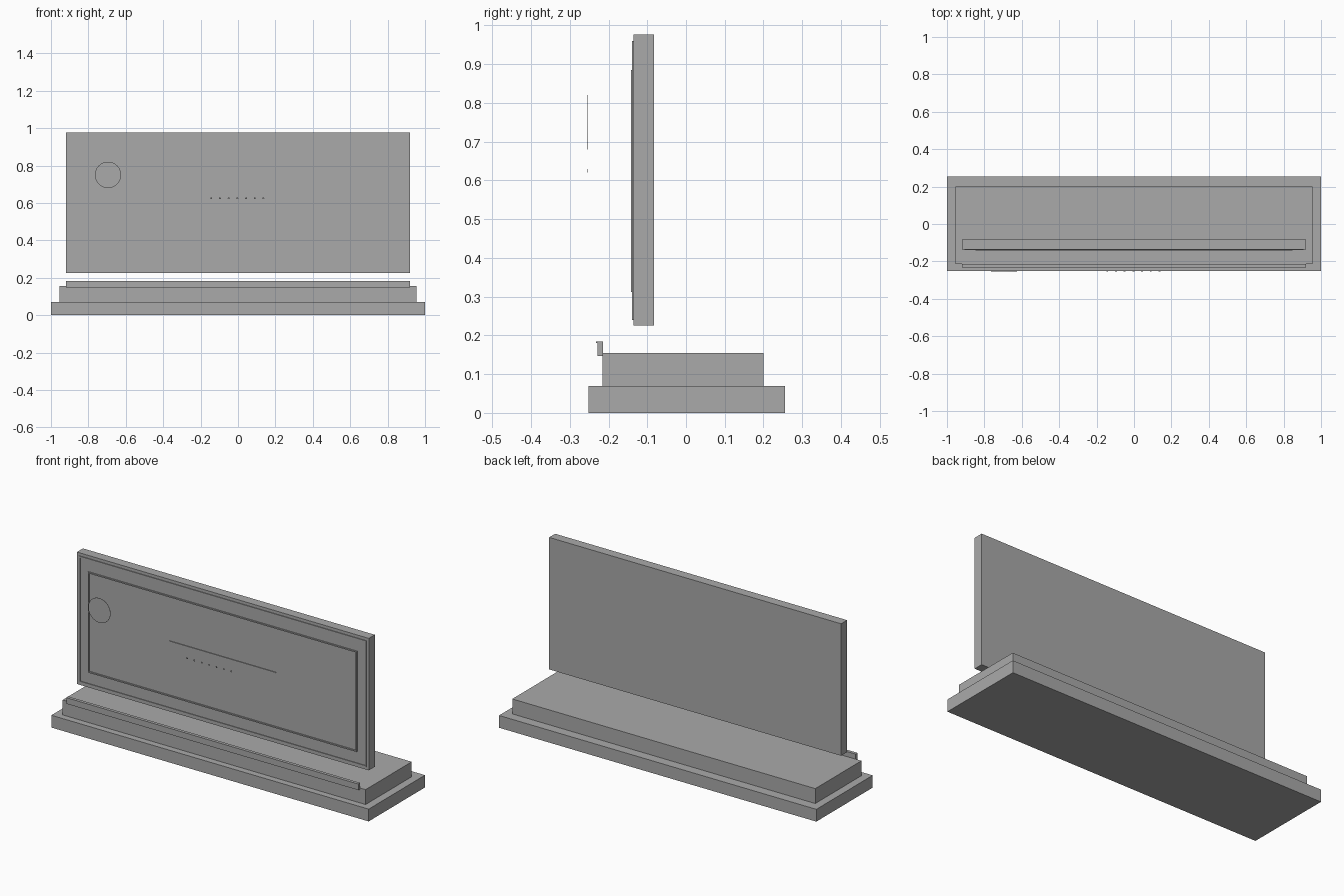
import bpy, bmesh, math
from mathutils import Matrix

if "Cube" in bpy.data.objects:
    bpy.data.objects.remove(bpy.data.objects["Cube"])

grey = bpy.data.materials.new("plain grey")
grey.diffuse_color = (0.4, 0.4, 0.4, 1)
grey.use_nodes = True
grey.node_tree.nodes["Principled BSDF"].inputs["Base Color"].default_value = grey.diffuse_color


def finish(name, bm):
    me = bpy.data.meshes.new(name)
    bm.to_mesh(me)
    bm.free()
    me.materials.append(grey)
    ob = bpy.data.objects.new(name, me)
    bpy.context.collection.objects.link(ob)
    return ob


def add_box(bm, x0, x1, y0, y1, z0, z1):
    m = (Matrix.Translation(((x0 + x1) / 2, (y0 + y1) / 2, (z0 + z1) / 2))
         @ Matrix.Diagonal((x1 - x0, y1 - y0, z1 - z0, 1)))
    bmesh.ops.create_cube(bm, size=1, matrix=m)


def box(name, *dims):
    bm = bmesh.new()
    add_box(bm, *dims)
    return finish(name, bm)


def border(name, half, z0, z1, y0, y1, w):
    # four thin strips forming a rectangular outline
    bm = bmesh.new()
    add_box(bm, -half, half, y0, y1, z1 - w, z1)
    add_box(bm, -half, half, y0, y1, z0, z0 + w)
    for s in (-1, 1):
        a, b = sorted((s * half, s * (half - w)))
        add_box(bm, a, b, y0, y1, z0 + w, z1 - w)
    return finish(name, bm)


def disc(name, x, y, z, r, depth, sides):
    bm = bmesh.new()
    m = Matrix.Translation((x, y, z)) @ Matrix.Rotation(math.pi / 2, 4, 'X')
    bmesh.ops.create_cone(bm, cap_ends=True, segments=sides, radius1=r,
                          radius2=r, depth=depth, matrix=m)
    return finish(name, bm)


# stepped base
box("base_lower", -1, 1, -0.252, 0.255, 0, 0.07)
box("base_upper", -0.955, 0.955, -0.215, 0.20, 0.07, 0.155)

# front ledge with a small lip
box("front_ledge", -0.92, 0.92, -0.228, -0.214, 0.147, 0.18)
box("ledge_lip", -0.92, 0.92, -0.232, -0.214, 0.18, 0.184)

# upright panel, hovering above the base
box("panel", -0.92, 0.92, -0.136, -0.082, 0.225, 0.977)

# raised outlines and divider on the panel front
border("outer_border", 0.905, 0.24, 0.96, -0.140, -0.136, 0.008)
border("inner_border", 0.847, 0.312, 0.885, -0.142, -0.136, 0.007)
box("divider_line", -0.335, 0.335, -0.140, -0.136, 0.625, 0.628)

# floating badge and row of dots in front
disc("round_badge", -0.695, -0.255, 0.75, 0.07, 0.001, 48)
for i in range(7):
    disc(f"dot_{i + 1}", -0.143 + i * 0.0465, -0.255, 0.625, 0.005, 0.001, 12)
